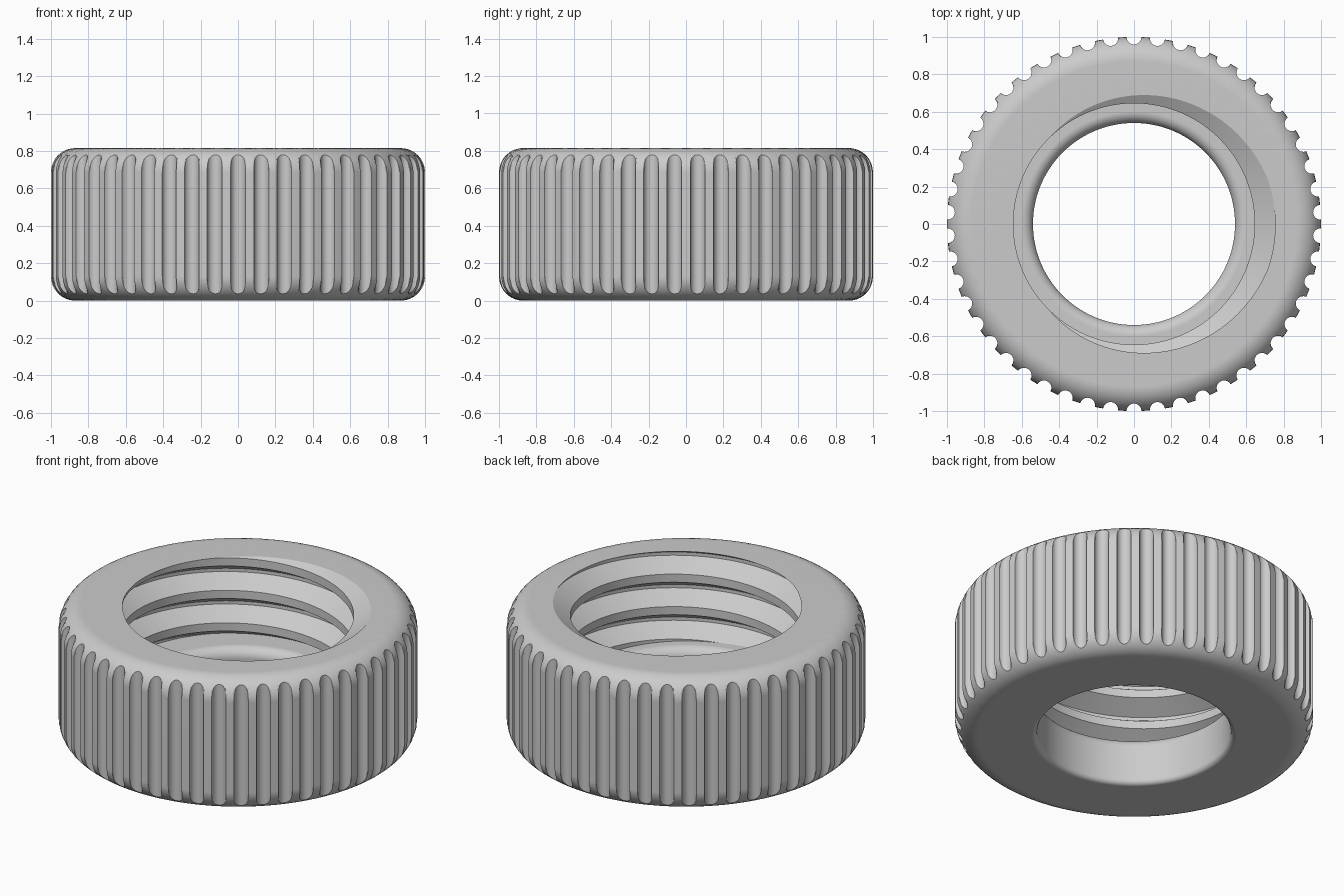
import bpy, bmesh
from math import sin, cos, asin, sqrt, pi, tau, radians

cube = bpy.data.objects.get("Cube")
if cube:
    bpy.data.objects.remove(cube)

HEIGHT = 0.815
FILLET = 0.13            # rounded outer rim
GRIPS, GRIP_R = 50, 0.04  # scalloped flutes around the outside
PITCH, ROOT, CREST = 0.2, 0.755, 0.645
ROOT_HALF, CREST_EDGE = 0.01, 0.075
LEDGE_Z, LEDGE_R, BORE = 0.30, 0.60, 0.54
LIP = 0.03
STEPS = 8


def arc(cr, cz, rad, start, end, n=STEPS):
    """Points (radius, height) along an arc of the cross-section."""
    angles = [start + (end - start) * i / n for i in range(n + 1)]
    return [(cr + rad * cos(a), cz + rad * sin(a)) for a in angles]


def thread_column(theta):
    """Trapezoidal right-hand thread at one angle, listed downwards."""
    centre = HEIGHT + PITCH * theta / tau
    points = []
    for turn in range(1, -5, -1):
        for d in (CREST_EDGE, ROOT_HALF, -ROOT_HALF, -CREST_EDGE):
            z = min(HEIGHT, max(LEDGE_Z, centre + turn * PITCH + d))
            off = abs((z - centre + PITCH / 2) % PITCH - PITCH / 2)
            t = min(1, max(0, (off - ROOT_HALF) / (CREST_EDGE - ROOT_HALF)))
            points.append((ROOT + (CREST - ROOT) * t, z))
    return points


def outer_column(limit):
    """Rounded outer wall, cut back to the flute depth."""
    cr = 1 - FILLET
    a = asin(min(1, (limit - cr) / FILLET))
    lower = arc(cr, FILLET, FILLET, -pi / 2, -pi / 2 + a)
    upper = arc(cr, HEIGHT - FILLET, FILLET, pi / 2 - a, pi / 2)
    return lower + upper


def section(theta, limit):
    step = LEDGE_R - BORE
    shoulder = arc(LEDGE_R, LEDGE_Z - step, step, pi / 2, pi)
    lip = arc(BORE + LIP, LIP, LIP, pi, 3 * pi / 2, 5)
    return thread_column(theta) + shoulder + lip + outer_column(limit)


# Angles and depths across one flute and the land beside it
half = asin(GRIP_R)
flute = []
for i in range(11):
    phi = half * sin(pi * (i / 10 - 0.5))
    depth = cos(phi) - sqrt(max(0, GRIP_R ** 2 - sin(phi) ** 2))
    flute.append((phi, 1 if i in (0, 10) else depth))
land = tau / GRIPS - 2 * half
flute += [(half + land / 3, 1), (half + land * 2 / 3, 1)]

columns = [(-pi / 2 + tau * g / GRIPS + phi, limit)
           for g in range(GRIPS) for phi, limit in flute]
columns.append((columns[0][0] + tau, columns[0][1]))

# Threaded collar: sweep the changing section round the axis
bm = bmesh.new()
rings = []
for theta, limit in columns:
    rings.append([bm.verts.new((r * cos(theta), r * sin(theta), z))
                  for r, z in section(theta, limit)])
for a, b in zip(rings, rings[1:]):
    for j in range(len(a)):
        k = (j + 1) % len(a)
        bm.faces.new((a[j], a[k], b[k], b[j]))
bmesh.ops.remove_doubles(bm, verts=bm.verts, dist=0.00002)
bmesh.ops.recalc_face_normals(bm, faces=bm.faces)
mesh = bpy.data.meshes.new("threaded_collar")
bm.to_mesh(mesh)
bm.free()
collar = bpy.data.objects.new("threaded_collar", mesh)
bpy.context.collection.objects.link(collar)

# Plain grey finish
grey = bpy.data.materials.new("plain_grey")
grey.use_nodes = True
grey.diffuse_color = (0.6, 0.6, 0.6, 1)
grey.node_tree.nodes["Principled BSDF"].inputs["Base Color"].default_value = (0.6, 0.6, 0.6, 1)
mesh.materials.append(grey)

# Smooth curves, crisp thread and flute edges
bpy.ops.object.select_all(action='DESELECT')
collar.select_set(True)
bpy.context.view_layer.objects.active = collar
bpy.ops.object.shade_smooth_by_angle(angle=radians(25))
weighted = collar.modifiers.new("flat_face_normals", 'WEIGHTED_NORMAL')
weighted.keep_sharp = True
